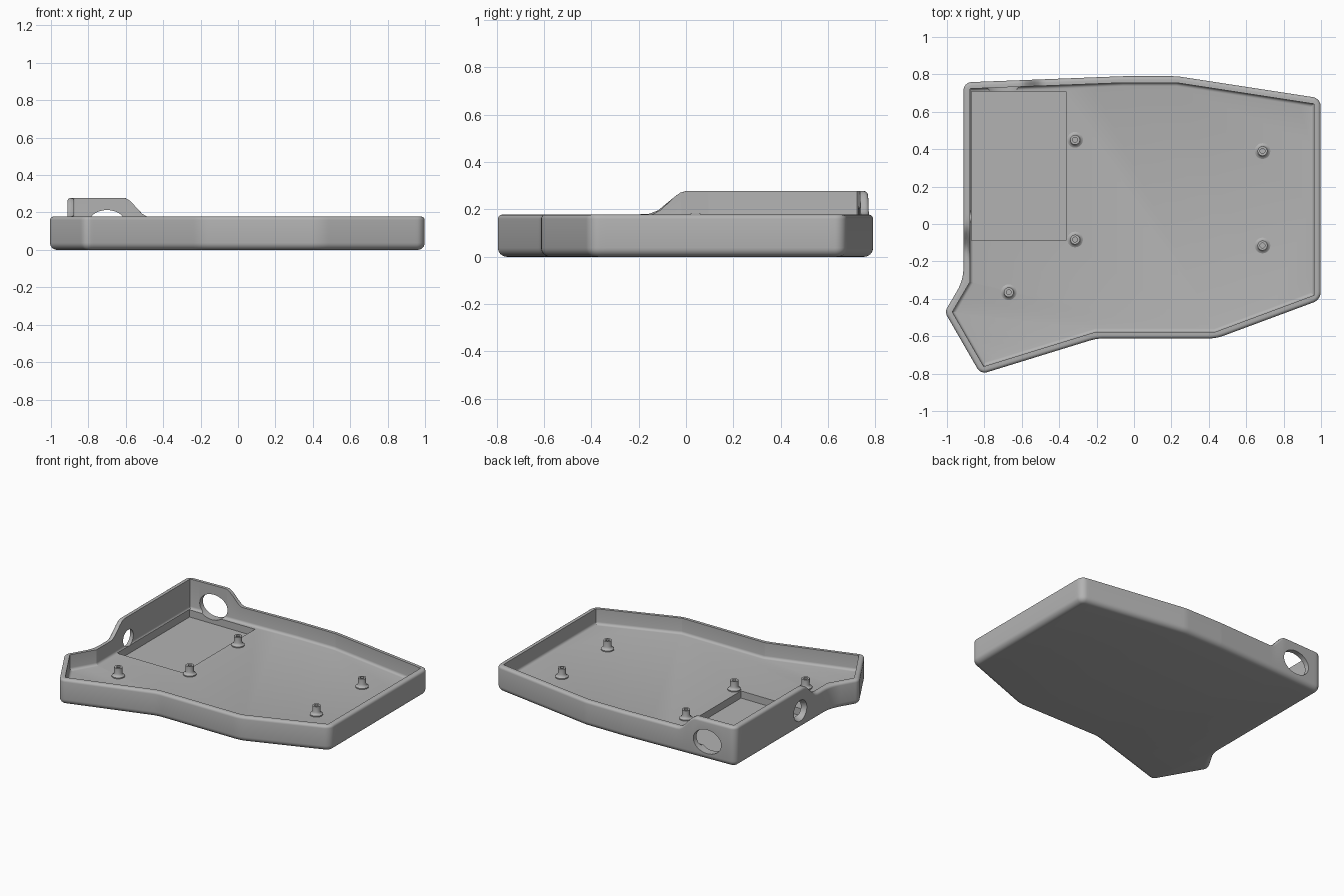
import bpy, bmesh, math
from mathutils import Vector, Matrix

if "Cube" in bpy.data.objects:
    bpy.data.objects.remove(bpy.data.objects["Cube"])

FLOOR, RIM, RAISE, WALL = 0.07, 0.178, 0.10, 0.035

grey = bpy.data.materials.new("plain grey")
grey.diffuse_color = (0.45, 0.45, 0.45, 1)
grey.use_nodes = True
grey.node_tree.nodes["Principled BSDF"].inputs["Base Color"].default_value = grey.diffuse_color

# Tray outline, counter-clockwise: x, y, corner radius
OUTLINE = [(-0.82, -0.803, 0.045), (-0.20, -0.612, 0.25), (0.44, -0.612, 0.25),
           (0.998, -0.405, 0.06), (0.998, 0.672, 0.05), (0.23, 0.79, 0.3),
           (-0.06, 0.79, 0.3), (-0.912, 0.757, 0.045), (-0.912, -0.30, 0.24),
           (-1.012, -0.47, 0.045)]


def make_object(name, bm):
    bmesh.ops.recalc_face_normals(bm, faces=bm.faces[:])
    mesh = bpy.data.meshes.new(name)
    bm.to_mesh(mesh)
    bm.free()
    mesh.materials.append(grey)
    ob = bpy.data.objects.new(name, mesh)
    bpy.context.collection.objects.link(ob)
    return ob


def activate(ob):
    bpy.ops.object.select_all(action='DESELECT')
    ob.select_set(True)
    bpy.context.view_layer.objects.active = ob


def smooth(ob, degrees):
    activate(ob)
    bpy.ops.object.shade_smooth_by_angle(angle=math.radians(degrees))


def outline_loop(inset, inner=False, arc=8, seg=36):
    """Rounded outline moved inwards; every loop has the same point count."""
    n = len(OUTLINE)
    pts = [Vector(p[:2]) for p in OUTLINE]
    dirs = [(pts[(i + 1) % n] - pts[i]).normalized() for i in range(n)]
    corners = []
    for i in range(n):
        a, b = dirs[i - 1], dirs[i]
        na, nb = Vector((-a.y, a.x)), Vector((-b.y, b.x))
        p = pts[i] + (na + nb) * inset / (1 + na.dot(nb))
        turn = math.atan2(a.x * b.y - a.y * b.x, a.dot(b))
        r = OUTLINE[i][2]
        r = 0.003 if inner else max(r - inset * math.copysign(1, turn), 0.003)
        t = r * math.tan(abs(turn) / 2)
        start, s = p - a * t, math.copysign(1, turn)
        centre = start + na * r * s
        arm = start - centre
        corners.append([centre + Matrix.Rotation(turn * k / arc, 2) @ arm
                        for k in range(arc + 1)])
    loop = []
    for i in range(n):
        loop += corners[i]
        p, q = corners[i][-1], corners[(i + 1) % n][0]
        loop += [p.lerp(q, k / seg) for k in range(1, seg)]
    return loop


def ease(v, low, high):
    t = min(max((v - low) / (high - low), 0), 1)
    return t * t * (3 - 2 * t)


def rim_height(p):
    """Wall height, raised around the back left corner."""
    return RIM + RAISE * (1 - ease(p.x, -0.61, -0.48)) * ease(p.y, -0.15, 0.0)


# Wall section: inset, z, z measured from rim, inner side
def quarter(steps):
    return [math.radians(90 * k / steps) for k in range(steps + 1)]


section = [(0.038 * (1 - math.sin(a)), 0.038 * (1 - math.cos(a)), False, False)
           for a in quarter(6)]
section += [(0.018 * (1 - math.cos(a)), -0.018 * (1 - math.sin(a)), True, False)
            for a in quarter(4)]
section += [(WALL, 0, True, True)]
section += [(WALL + 0.018 * (1 - math.cos(a)), FLOOR + 0.018 * (1 - math.sin(a)), False, True)
            for a in quarter(4)]

bm = bmesh.new()
rings = []
for inset, z, from_rim, inner in section:
    rings.append([bm.verts.new((p.x, p.y, z + (rim_height(p) if from_rim else 0)))
                  for p in outline_loop(inset, inner)])
for lower, upper in zip(rings, rings[1:]):
    for i in range(len(lower)):
        j = (i + 1) % len(lower)
        bm.faces.new((lower[i], lower[j], upper[j], upper[i]))
bm.faces.new(rings[0][::-1])
bm.faces.new(rings[-1])
tray = make_object("tray", bm)


def cut(ob, name, bm):
    cutter = make_object(name, bm)
    cutter.hide_render = True
    mod = ob.modifiers.new(name, 'BOOLEAN')
    mod.operation, mod.solver, mod.object = 'DIFFERENCE', 'EXACT', cutter
    activate(ob)
    bpy.ops.object.modifier_apply(modifier=name)
    bpy.data.objects.remove(cutter)


# Rectangular recess in the floor
bm = bmesh.new()
bmesh.ops.create_cube(bm, size=1, matrix=Matrix.Translation((-0.617, 0.31, 0.07))
                      @ Matrix.Diagonal((0.506, 0.796, 0.10, 1)))
cut(tray, "recess_cutter", bm)

# Oval opening in the back wall
bm = bmesh.new()
bmesh.ops.create_cone(bm, cap_ends=True, segments=40, radius1=1, radius2=1, depth=0.2,
                      matrix=Matrix.Translation((-0.70, 0.75, 0.13))
                      @ Matrix.Diagonal((0.105, 1, 0.083, 1)) @ Matrix.Rotation(math.pi / 2, 4, 'X'))
cut(tray, "back_opening_cutter", bm)

# Flared round opening in the left wall
bm = bmesh.new()
bmesh.ops.create_cone(bm, cap_ends=True, segments=40, radius1=0.08, radius2=0.045, depth=0.08,
                      matrix=Matrix.Translation((-0.89, 0.04, 0.127))
                      @ Matrix.Rotation(math.pi / 2, 4, 'Y'))
cut(tray, "left_opening_cutter", bm)
smooth(tray, 30)

# Screw posts with flared feet
POST = [(0.042, FLOOR - 0.005), (0.042, 0.077), (0.034, 0.081), (0.029, 0.087),
        (0.026, 0.096), (0.026, 0.135), (0.013, 0.135), (0.013, 0.085)]
SIDES = 28
for n, (x, y) in enumerate([(-0.315, 0.45), (0.687, 0.39), (-0.315, -0.083),
                            (0.687, -0.115), (-0.67, -0.365)]):
    bm = bmesh.new()
    rings = [[bm.verts.new((x + r * math.cos(math.tau * k / SIDES),
                            y + r * math.sin(math.tau * k / SIDES), z))
              for k in range(SIDES)] for r, z in POST]
    for lower, upper in zip(rings, rings[1:]):
        for i in range(SIDES):
            j = (i + 1) % SIDES
            bm.faces.new((lower[i], lower[j], upper[j], upper[i]))
    bm.faces.new(rings[0][::-1])
    bm.faces.new(rings[-1])
    smooth(make_object(f"screw_post_{n + 1}", bm), 35)
